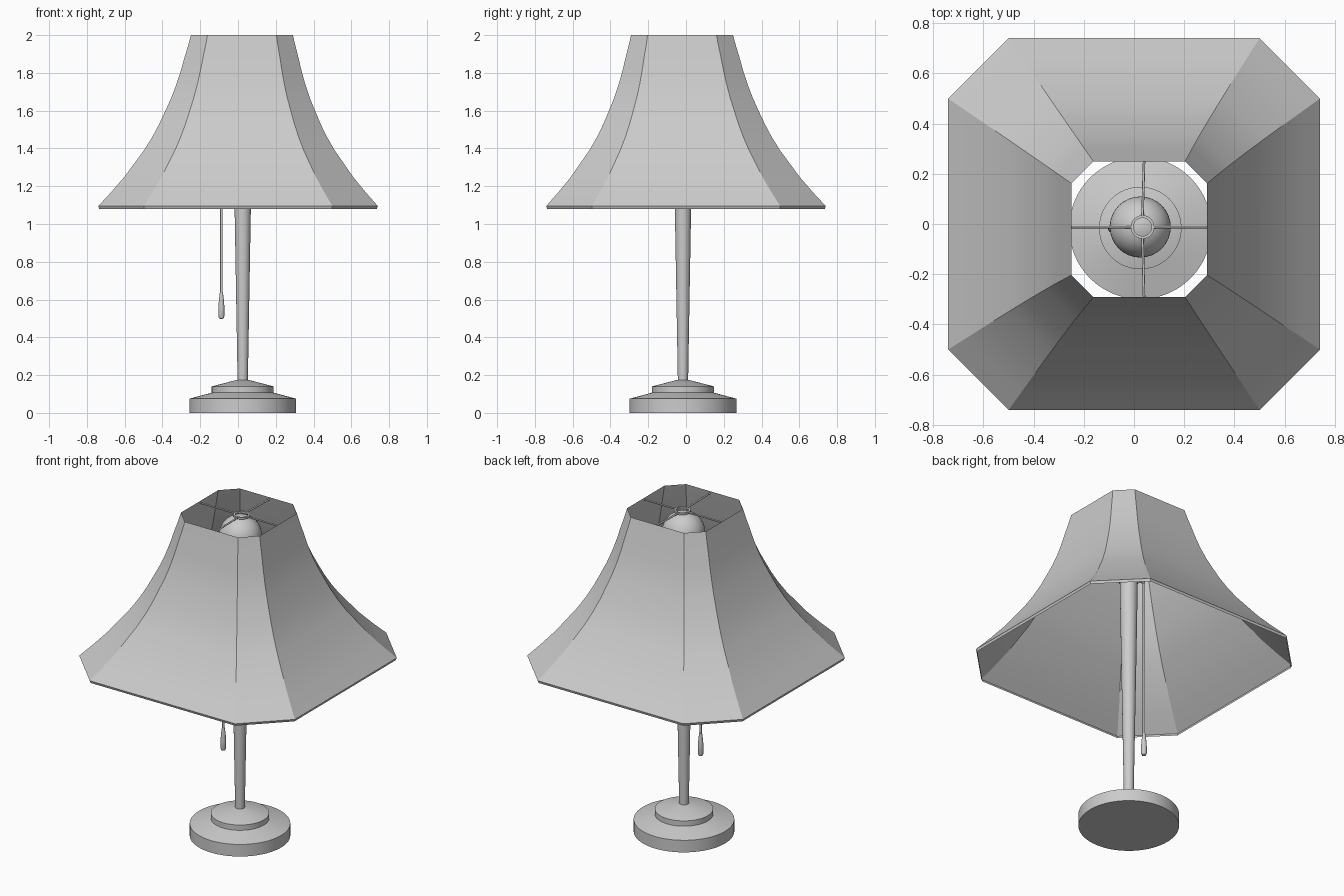
import bpy, bmesh, math

if "Cube" in bpy.data.objects:
    bpy.data.objects.remove(bpy.data.objects["Cube"])

AX, AY = 0.025, -0.016  # lamp axis


def finish(name, bm, angle=30):
    bmesh.ops.remove_doubles(bm, verts=bm.verts, dist=1e-5)
    bmesh.ops.recalc_face_normals(bm, faces=bm.faces)
    me = bpy.data.meshes.new(name)
    bm.to_mesh(me)
    bm.free()
    ob = bpy.data.objects.new(name, me)
    bpy.context.collection.objects.link(ob)
    bpy.ops.object.select_all(action='DESELECT')
    ob.select_set(True)
    bpy.context.view_layer.objects.active = ob
    bpy.ops.object.shade_smooth_by_angle(angle=math.radians(angle))
    return ob


def bridge(bm, rings, wrap=False):
    pairs = list(zip(rings, rings[1:]))
    if wrap:
        pairs.append((rings[-1], rings[0]))
    for a, b in pairs:
        n = len(a)
        for i in range(n):
            bm.faces.new((a[i], a[(i + 1) % n], b[(i + 1) % n], b[i]))


def lathe(name, profile, x=AX, y=AY, n=48, wrap=False):
    """Spin (radius, z) points about a vertical axis; ends are capped unless wrapped."""
    bm = bmesh.new()
    rings = [[bm.verts.new((x + r * math.cos(2 * math.pi * i / n),
                            y + r * math.sin(2 * math.pi * i / n), z))
              for i in range(n)] for r, z in profile]
    bridge(bm, rings, wrap)
    if not wrap:
        bm.faces.new(rings[0])
        bm.faces.new(rings[-1])
    return finish(name, bm)


def rod(name, a, b, r):
    """Thin round bar between two points."""
    cu = bpy.data.curves.new(name, 'CURVE')
    cu.dimensions = '3D'
    cu.bevel_depth = r
    cu.bevel_resolution = 2
    cu.use_fill_caps = True
    sp = cu.splines.new('POLY')
    sp.points.add(1)
    sp.points[0].co = (*a, 1)
    sp.points[1].co = (*b, 1)
    ob = bpy.data.objects.new(name, cu)
    bpy.context.collection.objects.link(ob)


# Stepped base
lathe("base", [(0.283, 0), (0.283, 0.075), (0.164, 0.107), (0.164, 0.14),
               (0.03, 0.175)], n=64)

# Tapered pole and bulb socket
lathe("pole", [(0.027, 0.16), (0.043, 1.08), (0.051, 1.6)], n=32)
lathe("socket", [(0.055, 1.58), (0.055, 1.70), (0.04, 1.72)], n=32)

# Bulb: neck blending into a globe
globe = [(0.1215 * math.sin(math.radians(t)), 1.86 - 0.1215 * math.cos(math.radians(t)))
         for t in range(50, 180, 8)]
lathe("bulb", [(0.04, 1.70), (0.045, 1.73), (0.065, 1.76)] + globe + [(0.003, 1.9815)],
      y=-0.012, n=32)

# Flared shade: chamfered square sections (half width, z), drifting to the axis at the top
sections = [(0.735, 1.08), (0.74, 1.095), (0.672, 1.17), (0.605, 1.25), (0.555, 1.32),
            (0.505, 1.39), (0.463, 1.46), (0.427, 1.53), (0.396, 1.60), (0.366, 1.67),
            (0.341, 1.74), (0.320, 1.81), (0.302, 1.88), (0.285, 1.94), (0.27, 2.0)]
bm = bmesh.new()
rings = []
for h, z in sections:
    c = 0.675 * h
    t = (z - 1.08) / 0.92
    pts = [(h, -c), (h, c), (c, h), (-c, h), (-h, c), (-h, -c), (-c, -h), (c, -h)]
    rings.append([bm.verts.new((x + 0.021 * t, y - 0.021 * t, z)) for x, y in pts])
bridge(bm, rings)
finish("shade", bm)

# Top ring with four wire spokes to the shade rim
RX, RY, RZ = 0.034, -0.012, 1.987
lathe("top_ring", [(0.036, RZ - 0.005), (0.047, RZ - 0.005), (0.047, RZ + 0.006),
                   (0.036, RZ + 0.006)], RX, RY, 32, True)
for k, (dx, dy, end) in enumerate([(1, 0, 0.291), (-1, 0, -0.249), (0, 1, 0.249), (0, -1, -0.291)]):
    a = (RX + 0.042 * dx, RY + 0.042 * dy, RZ)
    b = (end, RY, RZ) if dx else (RX + 0.006, end, RZ)
    rod(f"spoke_{k}", a, b, 0.005)

# Pull chain with weighted handle
CX, CY = -0.088, -0.018
rod("chain_arm", (AX, AY, 1.62), (CX, CY, 1.62), 0.008)
rod("pull_chain", (CX, CY, 0.63), (CX, CY, 1.625), 0.007)
lathe("pull_handle", [(0.004, 0.497), (0.012, 0.501), (0.016, 0.512), (0.016, 0.56),
                      (0.013, 0.60), (0.008, 0.64)], CX, CY, 20)
